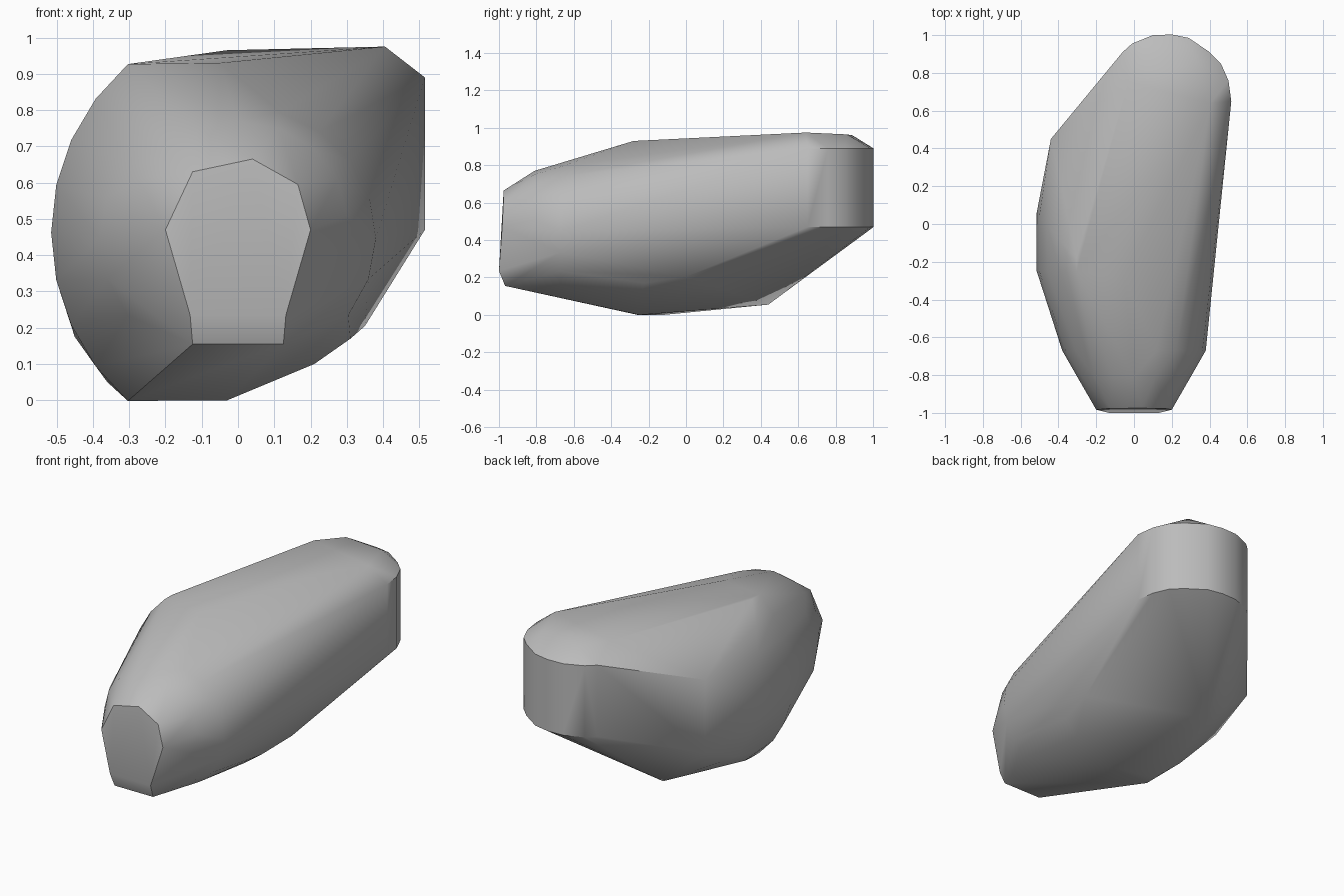
import bpy, bmesh, math

cube = bpy.data.objects.get("Cube")
if cube:
    bpy.data.objects.remove(cube, do_unlink=True)


def arc(centre_x, centre_z, radius_x, radius_z, start, end, steps, depth, bow=0.0):
    """Points on an upright elliptic arc; bow pushes its middle towards the back."""
    points = []
    for step in range(steps + 1):
        part = step / steps
        angle = math.radians(start + (end - start) * part)
        points.append((centre_x + radius_x * math.cos(angle),
                       depth + bow * math.sin(math.pi * part),
                       centre_z + radius_z * math.sin(angle)))
    return points


def upright(outline, heights):
    """Repeat a plan outline at several heights."""
    return [(x, y, z) for x, y in outline for z in heights]


points = []

# Flat nose plate: tilted upper part and a small lower chamfer
points += [(0.04, -0.975, 0.665), (0.165, -0.977, 0.595), (-0.125, -0.976, 0.63)]
for side in (-1, 1):
    points += [(side * 0.20, -0.983, 0.47),
               (side * 0.132, -1.0, 0.235),
               (side * 0.125, -0.967, 0.155)]

# Nose rings widening towards the body
points += arc(0, 0.50, 0.30, 0.27, -20, 200, 10, -0.81)
points += arc(0, 0.45, 0.38, 0.36, -55, 235, 16, -0.67)

# Rounded belly on the right-hand side, with a bowed rear edge
points += arc(0.1, 0.4625, 0.615, 0.615, 131, 229, 8, -0.25)
points += arc(0.1, 0.4625, 0.615, 0.615, 131, 229, 8, -0.18, 0.24)

# Rear corner of the belly and its low rear edge
points += upright([(-0.44, 0.45)], (0.30, 0.73))
points += [(-0.45, 0.17, 0.175), (-0.36, -0.03, 0.05)]

# Underside: flat keel and the rising right edge
points += [(-0.03, -0.25, 0), (-0.3, -0.12, 0), (-0.16, 0.44, 0.055),
           (0.21, -0.25, 0.10), (0.31, -0.22, 0.17), (0.35, 0.0, 0.205)]

# Upright rounded tail
tail = [(-0.06, 0.91), (-0.01, 0.955), (0.1, 1.0), (0.2, 1.003), (0.29, 0.985),
        (0.4, 0.91), (0.46, 0.85), (0.5, 0.76), (0.515, 0.65)]
points += upright(tail, (0.47, 0.89))

# Top ridge
points += [(-0.05, -0.28, 0.93), (-0.03, 0.75, 0.965), (0.08, 0.89, 0.96),
           (0.33, 0.86, 0.965), (0.405, 0.64, 0.975)]

# Wrap the guide points in one closed skin
bm = bmesh.new()
for point in points:
    bm.verts.new(point)
bmesh.ops.convex_hull(bm, input=bm.verts)
spare = [v for v in bm.verts if not v.link_faces]
bmesh.ops.delete(bm, geom=spare, context='VERTS')
gaps = [e for e in bm.edges if e.is_boundary]
bmesh.ops.holes_fill(bm, edges=gaps, sides=0)
bmesh.ops.triangulate(bm, faces=bm.faces)
bmesh.ops.recalc_face_normals(bm, faces=bm.faces)

mesh = bpy.data.meshes.new("faceted_body")
bm.to_mesh(mesh)
bm.free()
body = bpy.data.objects.new("faceted_body", mesh)
bpy.context.collection.objects.link(body)

# Plain grey
grey = bpy.data.materials.new("plain_grey")
grey.use_nodes = True
colour = (0.5, 0.5, 0.5, 1)
grey.diffuse_color = colour
grey.node_tree.nodes["Principled BSDF"].inputs["Base Color"].default_value = colour
mesh.materials.append(grey)

# Smooth skin with the strong edges kept crisp
bpy.ops.object.select_all(action='DESELECT')
body.select_set(True)
bpy.context.view_layer.objects.active = body
bpy.ops.object.shade_smooth_by_angle(angle=math.radians(40))
